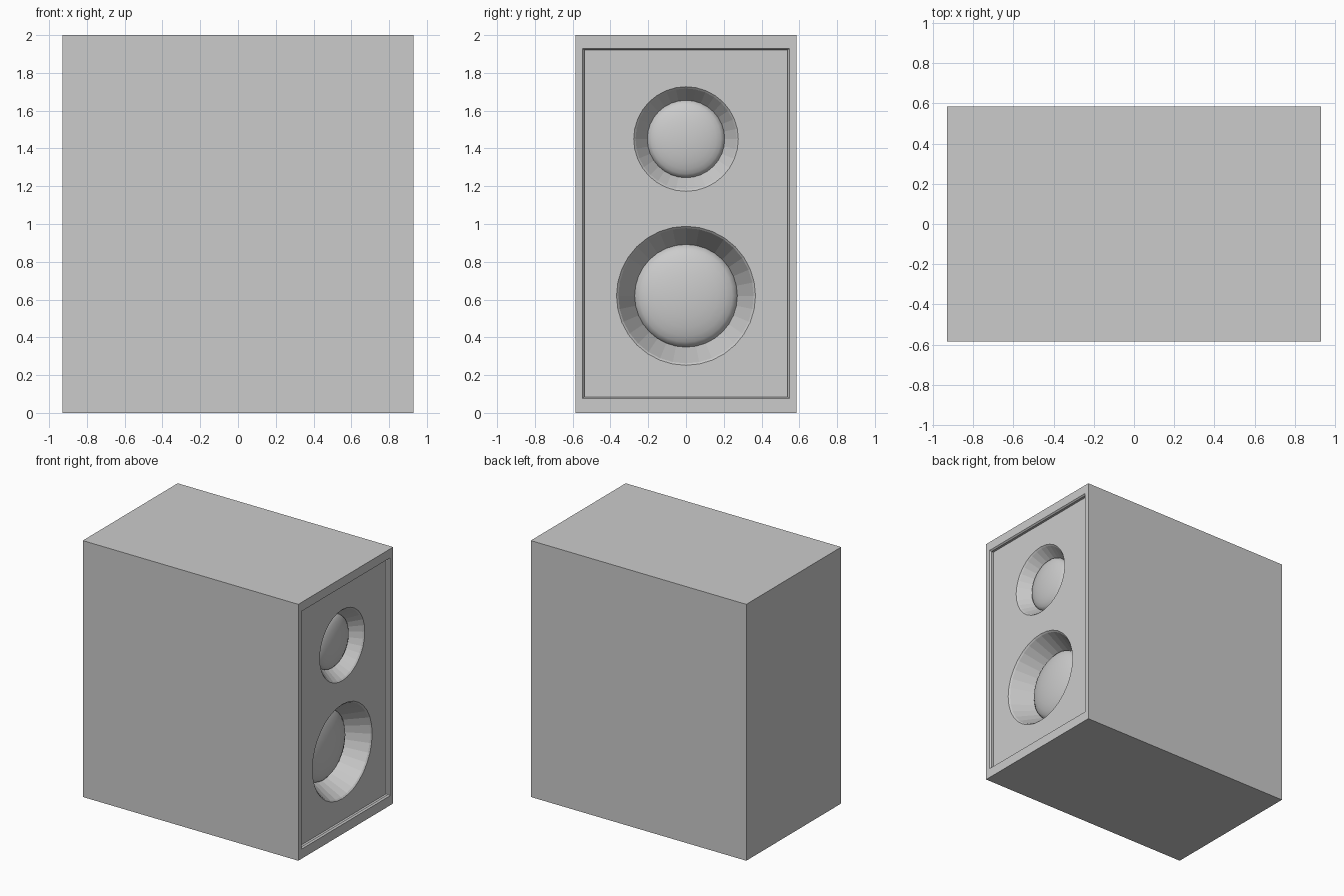
import bpy, bmesh, math

cube = bpy.data.objects.get("Cube")
if cube:
    bpy.data.objects.remove(cube, do_unlink=True)

# one plain grey for the whole model
grey = bpy.data.materials.new("plain_grey")
grey.use_nodes = True
GREY = (0.6, 0.6, 0.6, 1)
grey.diffuse_color = GREY
grey.node_tree.nodes["Principled BSDF"].inputs["Base Color"].default_value = GREY

HALF_X, HALF_Y, HEIGHT = 0.93, 0.585, 2.0
PANEL_X = 0.90
SEGMENTS = 32


def make_object(name, bm):
    bmesh.ops.recalc_face_normals(bm, faces=bm.faces[:])
    mesh = bpy.data.meshes.new(name)
    bm.to_mesh(mesh)
    bm.free()
    mesh.materials.append(grey)
    obj = bpy.data.objects.new(name, mesh)
    bpy.context.collection.objects.link(obj)
    return obj


def skin(name, rings, tip=None):
    """Join matching loops of points, then close both ends (or end at a tip)."""
    bm = bmesh.new()
    loops = [[bm.verts.new(p) for p in ring] for ring in rings]
    count = len(loops[0])
    for a, b in zip(loops, loops[1:]):
        for i in range(count):
            j = (i + 1) % count
            bm.faces.new((a[i], a[j], b[j], b[i]))
    bm.faces.new(loops[0])
    if tip:
        top = bm.verts.new(tip)
        for i in range(count):
            bm.faces.new((loops[-1][i], loops[-1][(i + 1) % count], top))
    else:
        bm.faces.new(loops[-1])
    return make_object(name, bm)


def circle(x, z, radius):
    angles = [math.tau * i / SEGMENTS for i in range(SEGMENTS)]
    return [(x, radius * math.cos(a), z + radius * math.sin(a)) for a in angles]


def rectangle(x, half_y, low, high):
    return [(x, -half_y, low), (x, half_y, low), (x, half_y, high), (x, -half_y, high)]


def cut(target, cutter):
    cutter.hide_render = True
    mod = target.modifiers.new("cut", "BOOLEAN")
    mod.operation = "DIFFERENCE"
    mod.solver = "EXACT"
    mod.object = cutter
    bpy.context.view_layer.objects.active = target
    bpy.ops.object.modifier_apply(modifier=mod.name)
    bpy.data.objects.remove(cutter, do_unlink=True)


# cabinet
cabinet = skin("cabinet", [rectangle(x, HALF_Y, 0, HEIGHT) for x in (-HALF_X, HALF_X)])

# sunken speaker panel with a chamfered edge
cut(cabinet, skin("panel_cutter", [
    rectangle(HALF_X + 0.1, 0.547, 0.075, 1.93),
    rectangle(HALF_X, 0.547, 0.075, 1.93),
    rectangle(HALF_X - 0.012, 0.538, 0.084, 1.921),
    rectangle(PANEL_X, 0.538, 0.084, 1.921)]))


def driver(name, z, rim, throat, floor_x, dome_height):
    # tapered well with a thin chamfered lip
    cut(cabinet, skin(name + "_cutter", [
        circle(HALF_X + 0.1, z, rim),
        circle(PANEL_X, z, rim),
        circle(PANEL_X - 0.01, z, rim - 0.01),
        circle(floor_x, z, throat)]))
    # rounded cap rising from the floor of the well
    steps = 7
    rings = []
    for i in range(steps):
        a = math.pi / 2 * i / steps
        rings.append(circle(floor_x + dome_height * math.sin(a), z, throat * math.cos(a)))
    dome = skin(name + "_dome", rings, (floor_x + dome_height, 0, z))
    bpy.ops.object.select_all(action="DESELECT")
    dome.select_set(True)
    bpy.context.view_layer.objects.active = dome
    bpy.ops.object.shade_smooth_by_angle(angle=math.radians(40))


driver("tweeter", 1.45, 0.277, 0.205, 0.80, 0.06)
driver("woofer", 0.62, 0.368, 0.272, 0.72, 0.08)
